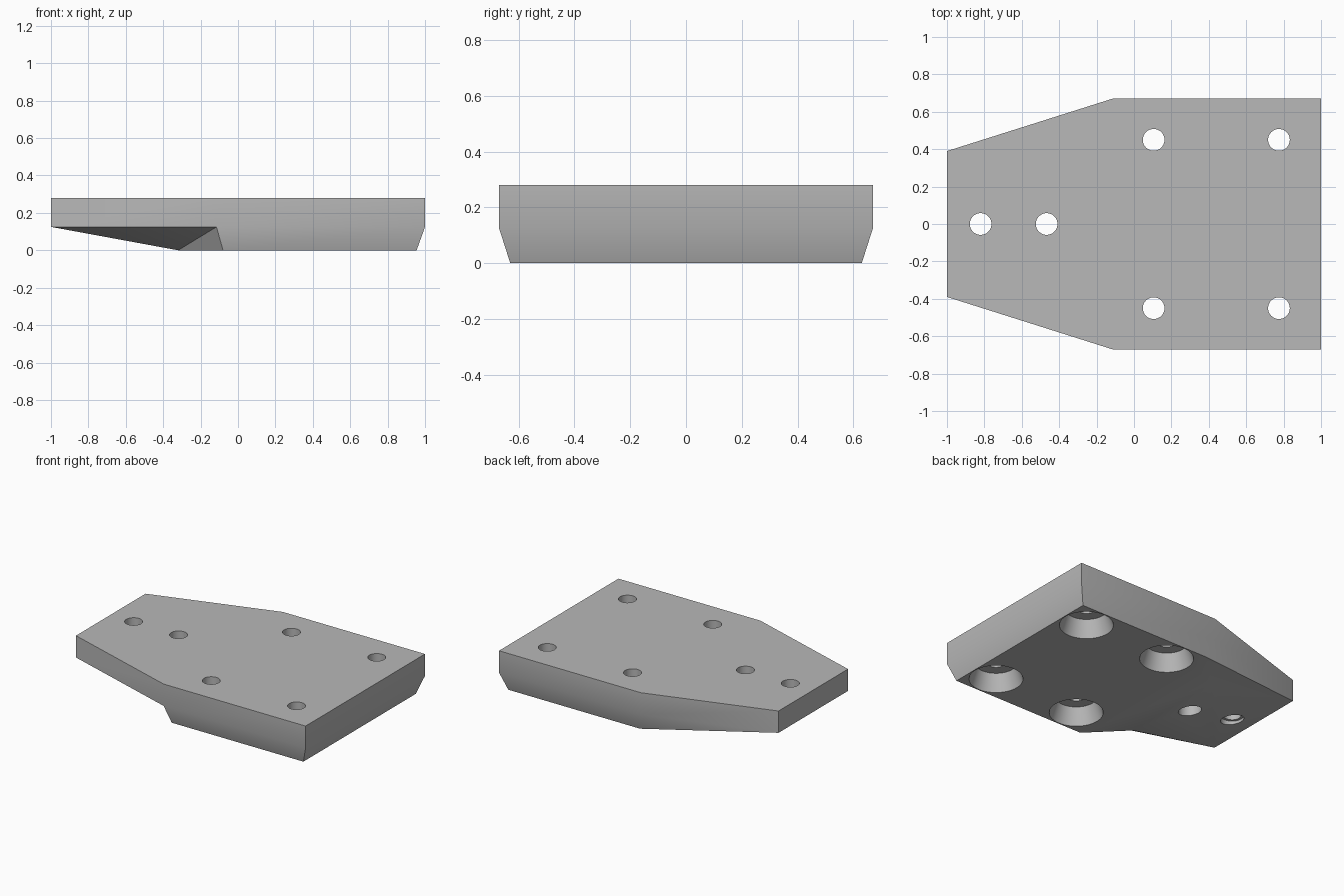
import bpy, bmesh, math
from mathutils import Matrix, Vector

cube = bpy.data.objects.get("Cube")
if cube:
    bpy.data.objects.remove(cube, do_unlink=True)

HEIGHT, RIM = 0.28, 0.125        # plate top and top of the bevelled band
HOLE = 0.058                     # through-hole radius

grey = bpy.data.materials.new("plain_grey")
grey.use_nodes = True
grey.diffuse_color = (0.48, 0.48, 0.48, 1)
grey.node_tree.nodes["Principled BSDF"].inputs["Base Color"].default_value = grey.diffuse_color


def make_object(name, bm):
    bmesh.ops.recalc_face_normals(bm, faces=bm.faces[:])
    mesh = bpy.data.meshes.new(name)
    bm.to_mesh(mesh)
    bm.free()
    obj = bpy.data.objects.new(name, mesh)
    bpy.context.collection.objects.link(obj)
    mesh.materials.append(grey)
    return obj


def ring(bm, half, z):
    """Closed outline from its front half, mirrored in y."""
    outline = [(x, -y) for x, y in half] + list(reversed(half))
    return [bm.verts.new((x, y, z)) for x, y in outline]


def add_hole(bm, x, y, mouth, seat, depth):
    """Lathed cutter: recess from below, then a narrow through hole."""
    start = -0.1
    wide = seat + (mouth - seat) * (depth - start) / depth
    profile = [(0, start), (wide, start), (seat, depth),
               (HOLE, depth), (HOLE, 0.4), (0, 0.4)]
    verts = [bm.verts.new((x + r, y, z)) for r, z in profile]
    edges = [bm.edges.new(pair) for pair in zip(verts, verts[1:])]
    bmesh.ops.spin(bm, geom=verts + edges, cent=(x, y, 0), axis=(0, 0, 1),
                   angle=math.tau, steps=48)


# Plate: straight upper band, bevelled lower band, ramp under the narrow end
outer = [(-1, 0.39), (-0.115, 0.67), (1, 0.67)]
inner = [(-0.32, 0.39), (-0.08, 0.63), (0.955, 0.63)]
bm = bmesh.new()
base, rim, top = ring(bm, inner, 0), ring(bm, outer, RIM), ring(bm, outer, HEIGHT)
bm.faces.new(top)
bm.faces.new(base[::-1])
for i in range(len(base)):
    j = (i + 1) % len(base)
    bm.faces.new((rim[i], rim[j], top[j], top[i]))
    bm.faces.new((base[i], base[j], rim[j]))
    bm.faces.new((base[i], rim[j], rim[i]))
plate = make_object("mounting_plate", bm)

# Holes: four wide tapered recesses, two small stepped ones on the centre line
bm = bmesh.new()
for x in (0.105, 0.775):
    for y in (-0.45, 0.45):
        add_hole(bm, x, y, 0.173, 0.135, 0.12)
for x in (-0.82, -0.467):
    add_hole(bm, x, 0, 0.075, 0.075, RIM)
bmesh.ops.remove_doubles(bm, verts=bm.verts[:], dist=0.0005)
cutter = make_object("hole_cutter", bm)
cutter.hide_render = True

# Cut the holes and discard the cutter
cut = plate.modifiers.new("holes", 'BOOLEAN')
cut.operation = 'DIFFERENCE'
cut.solver = 'EXACT'
cut.object = cutter
for obj in bpy.context.selected_objects:
    obj.select_set(False)
bpy.context.view_layer.objects.active = plate
plate.select_set(True)
bpy.ops.object.modifier_apply(modifier=cut.name)
bpy.data.objects.remove(cutter, do_unlink=True)
bpy.ops.object.shade_smooth_by_angle(angle=math.radians(30))
